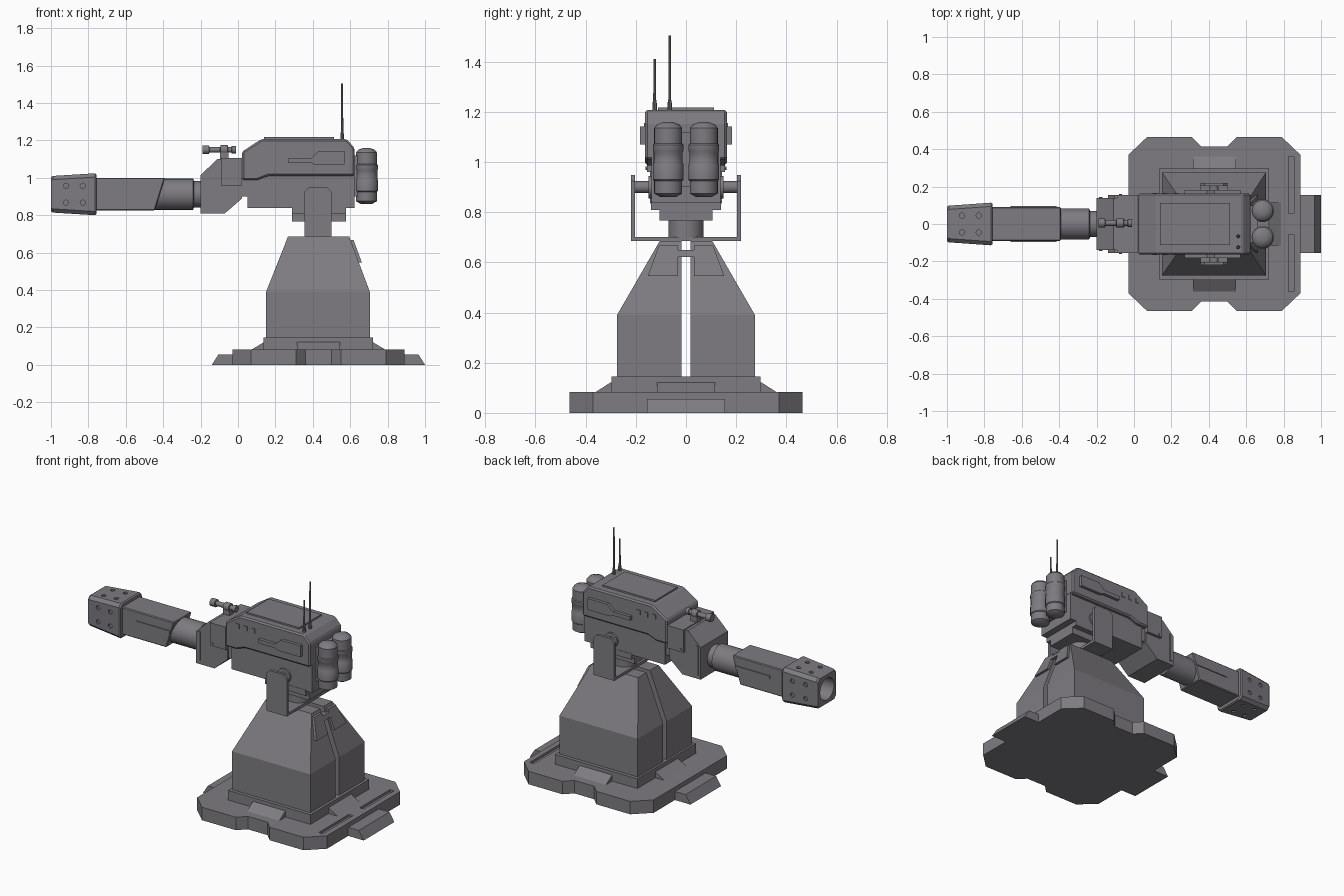
import bpy, bmesh, math
from mathutils import Vector

GREY = bpy.data.materials.new("gunmetal grey")
GREY.diffuse_color = (0.21, 0.20, 0.22, 1)


def finish(name, bm, bevel=0, smooth=False):
    bmesh.ops.recalc_face_normals(bm, faces=bm.faces)
    if bevel:
        bmesh.ops.bevel(bm, geom=bm.edges[:], offset=bevel, segments=1, affect='EDGES')
    me = bpy.data.meshes.new(name)
    bm.to_mesh(me)
    bm.free()
    me.materials.append(GREY)
    ob = bpy.data.objects.new(name, me)
    bpy.context.collection.objects.link(ob)
    if smooth:
        bpy.ops.object.select_all(action='DESELECT')
        ob.select_set(True)
        bpy.context.view_layer.objects.active = ob
        bpy.ops.object.shade_smooth_by_angle(angle=math.radians(35))
    return ob


def loft(name, rings, bevel=0, smooth=False):
    """Skin a list of equal-length rings and cap both ends."""
    bm = bmesh.new()
    vs = [[bm.verts.new(p) for p in r] for r in rings]
    n = len(rings[0])
    for a, b in zip(vs, vs[1:]):
        for i in range(n):
            j = (i + 1) % n
            bm.faces.new((a[i], a[j], b[j], b[i]))
    bm.faces.new(vs[0])
    bm.faces.new(vs[-1])
    return finish(name, bm, bevel, smooth)


def prism(name, pts, axis, a, b, bevel=0):
    put = {'x': lambda p, t: (t, p[0], p[1]),
           'y': lambda p, t: (p[0], t, p[1]),
           'z': lambda p, t: (p[0], p[1], t)}[axis]
    return loft(name, [[put(p, t) for p in pts] for t in (a, b)], bevel)


def box(name, x0, x1, y0, y1, z0, z1, bevel=0):
    return prism(name, [(x0, y0), (x1, y0), (x1, y1), (x0, y1)], 'z', z0, z1, bevel)


def lathe(name, prof, at, axis='z', n=24):
    """Revolve (radius, height) pairs around an axis through 'at'."""
    rings = []
    for r, h in prof:
        ring = []
        for i in range(n):
            t = 2 * math.pi * i / n
            c, s = r * math.cos(t), r * math.sin(t)
            v = {'x': (h, c, s), 'y': (c, h, s), 'z': (c, s, h)}[axis]
            ring.append(Vector(at) + Vector(v))
        rings.append(ring)
    return loft(name, rings, smooth=True)


def cut(ob, cutter):
    m = ob.modifiers.new("cut", 'BOOLEAN')
    m.operation, m.object, m.solver = 'DIFFERENCE', cutter, 'EXACT'
    bpy.context.view_layer.objects.active = ob
    bpy.ops.object.modifier_apply(modifier=m.name)
    bpy.data.objects.remove(cutter)


# Base plate with chamfered corners and side notches
half = [(-0.03, 0.37), (0.07, 0.465), (0.31, 0.465), (0.36, 0.415),
        (0.50, 0.415), (0.55, 0.465), (0.79, 0.465), (0.89, 0.37)]
base = prism("base_plate", half + [(x, -y) for x, y in reversed(half)], 'z', 0, 0.083)
for s in (-1, 1):
    y0, y1 = sorted((0.055 * s, 0.36 * s))
    cut(base, box("slot_cutter", 0.825, 0.855, y0, y1, 0.068, 0.12))
    cx = 0.43
    # Foot wedges and sloped pads around the plinth
    prism("foot_wedge", [(cx + s * 0.57, 0), (cx + s * 0.535, 0.055),
                         (cx + s * 0.44, 0.055), (cx + s * 0.44, 0)], 'y', -0.155, 0.155)
    prism("end_pad", [(cx + s * 0.36, 0.08), (cx + s * 0.29, 0.122),
                      (cx + s * 0.27, 0.122), (cx + s * 0.27, 0.08)], 'y', -0.115, 0.115)
    prism("side_pad", [(s * 0.365, 0.08), (s * 0.30, 0.122),
                       (s * 0.27, 0.122), (s * 0.27, 0.08)], 'x', 0.315, 0.545)
box("plinth", 0.137, 0.722, -0.297, 0.297, 0.08, 0.145)


# Pedestal: two mirrored halves with an open slit between them
def slope_x(z):
    return 0.705 - 0.11 * (z - 0.39) / 0.295


for s in (-1, 1):
    secs = [(0.14, 0.15, 0.705, 0.275), (0.39, 0.15, 0.705, 0.275), (0.685, 0.267, 0.595, 0.105)]
    loft("pedestal_half", [[(a, s * 0.018, z), (b, s * 0.018, z), (b, s * y, z), (a, s * y, z)]
                           for z, a, b, y in secs])
    # Framed panels on the rear slope
    pts = [(0.032, 0.668), (0.108, 0.668), (0.152, 0.546), (0.032, 0.546)]
    panel = loft("rear_panel", [[(slope_x(z) + d, s * y, z) for y, z in pts] for d in (-0.01, 0.016)])
    bm = bmesh.new()
    bm.from_mesh(panel.data)
    f = max(bm.faces, key=lambda q: q.calc_center_median().x)
    bmesh.ops.inset_region(bm, faces=[f], thickness=0.012, depth=0)
    bmesh.ops.translate(bm, verts=f.verts[:], vec=(-0.01, 0, 0))
    bm.to_mesh(panel.data)
    bm.free()
loft("panel_bridge", [[(slope_x(z) + d, y, z) for y, z in
                       [(-0.04, 0.622), (0.04, 0.622), (0.04, 0.65), (-0.04, 0.65)]]
                      for d in (-0.02, 0.016)])

# Yoke, pivots and turntable
box("yoke_floor", 0.355, 0.50, -0.22, 0.22, 0.685, 0.702)
arm = [(0.355, 0.685), (0.50, 0.685), (0.50, 0.925), (0.478, 0.948), (0.377, 0.948), (0.355, 0.925)]
for s in (-1, 1):
    prism("yoke_arm", arm, 'y', s * 0.203, s * 0.22)
    lathe("pivot_pin", [(0.024, s * 0.12), (0.024, s * 0.21)], (0.428, 0, 0.9), 'y')
    lathe("pivot_collar", [(0.045, s * 0.13), (0.045, s * 0.15)], (0.428, 0, 0.9), 'y')
lathe("neck", [(0.07, 0.69), (0.07, 0.78)], (0.43, 0, 0), n=32)
box("turntable_lower", 0.29, 0.578, -0.105, 0.105, 0.766, 0.812)
box("turntable_upper", 0.29, 0.578, -0.14, 0.14, 0.808, 0.845)

# Gun housing
box("lower_housing", 0.052, 0.622, -0.138, 0.138, 0.838, 1.02)
prism("upper_housing", [(0.022, 0.987), (0.10, 0.987), (0.16, 1.01), (0.623, 1.01), (0.623, 1.16),
                        (0.58, 1.207), (0.125, 1.207), (0.022, 1.14)], 'y', -0.163, 0.163, 0.009)
box("roof_panel", 0.14, 0.512, -0.112, 0.112, 1.2, 1.217)
paddle = [(0.27, 1.08), (0.39, 1.08), (0.41, 1.07), (0.57, 1.07), (0.57, 1.142),
          (0.43, 1.142), (0.39, 1.105), (0.27, 1.105)]
for s in (-1, 1):
    prism("side_handle_plate", paddle, 'y', s * 0.155, s * 0.183)
    for x in (0.10, 0.155, 0.21):
        prism("side_vent", [(x, 1.125), (x + 0.025, 1.125), (x + 0.025, 1.155), (x, 1.155)],
              'y', s * 0.158, s * 0.167)

# Rear tanks and antennas
box("tank_mount", 0.61, 0.66, -0.10, 0.10, 0.90, 1.12)
tank = [(0.03, 0.86), (0.056, 0.875), (0.056, 0.925), (0.061, 0.93), (0.061, 0.99), (0.058, 0.995),
        (0.058, 1.04), (0.061, 1.045), (0.061, 1.068), (0.056, 1.073), (0.056, 1.135),
        (0.044, 1.15), (0.02, 1.159)]
for s in (-1, 1):
    lathe("rear_tank", tank, (0.687, s * 0.071, 0))
for y, top in ((-0.065, 1.505), (-0.125, 1.41)):
    lathe("antenna", [(0.01, 1.19), (0.009, 1.235), (0.006, 1.25), (0.005, top)], (0.557, y, 0), n=10)

# Mantlet in front of the housing
prism("mantlet", [(-0.20, 0.81), (-0.07, 0.81), (0.022, 0.89), (0.022, 1.10),
                  (-0.11, 1.10), (-0.20, 1.015)], 'y', -0.138, 0.138)
box("mantlet_link", 0.01, 0.07, -0.13, 0.13, 0.90, 1.09)
for s in (-1, 1):
    prism("mantlet_cheek", [(-0.09, 0.96), (0.022, 0.96), (0.022, 1.105), (-0.09, 1.105)],
          'y', s * 0.10, s * 0.156)
    prism("mantlet_strip", [(-0.187, 0.835), (-0.168, 0.835), (-0.168, 1.02), (-0.187, 1.02)],
          'y', s * 0.12, s * 0.144)
    lathe("cheek_bolt", [(0.008, s * 0.13), (0.008, s * 0.161)], (-0.073, 0, 0.975), 'y', 10)
box("cheek_top", -0.09, 0.022, -0.156, 0.156, 1.09, 1.105)

# Sight on top of the mantlet
lathe("sight", [(0.024, -0.19), (0.024, -0.155), (0.015, -0.153), (0.015, -0.095), (0.025, -0.093),
                (0.025, -0.055), (0.015, -0.053), (0.015, -0.035), (0.021, -0.033), (0.021, -0.012)],
      (0, 0.005, 1.15), 'x', 16)
box("sight_post", -0.095, -0.05, -0.015, 0.025, 1.09, 1.14)

# Barrel and sleeve
lathe("barrel", [(0.07, -0.18), (0.07, -0.235), (0.083, -0.24), (0.083, -0.46)], (0, 0, 0.912), 'x', 32)
prism("barrel_sleeve", [(-0.77, 0.825), (-0.445, 0.825), (-0.39, 1.0), (-0.77, 1.0)],
      'y', -0.09, 0.09, 0.005)
for s in (-1, 1):
    prism("sleeve_strip", [(-0.66, 0.92), (-0.42, 0.92), (-0.415, 0.94), (-0.66, 0.94)],
          'y', s * 0.08, s * 0.096)


# Tapered muzzle with bore and vent holes
def ring(x, w, h, c=0.02):
    q = [(w, h - c), (w - c, h), (c - w, h), (-w, h - c), (-w, c - h), (c - w, -h), (w - c, -h), (w, c - h)]
    return [(x, y, 0.912 + z) for y, z in q]


muzzle = loft("muzzle", [ring(-1.0, 0.092, 0.092), ring(-0.99, 0.098, 0.098),
                         ring(-0.765, 0.114, 0.112), ring(-0.757, 0.108, 0.106)])
cut(muzzle, lathe("bore_cutter", [(0.07, -1.1), (0.07, -0.80)], (0, 0, 0.912), 'x', 32))
for s in (-1, 1):
    for x, r in ((-0.92, 0.102), (-0.83, 0.108)):
        for o in (-0.045, 0.045):
            span = [(0.014, s * (r - 0.01)), (0.014, s * (r + 0.03))]
            cut(muzzle, lathe("hole_cutter", span, (x, 0, 0.912 + o), 'y', 12))
            cut(muzzle, lathe("hole_cutter", span, (x, o, 0.912), 'z', 12))
